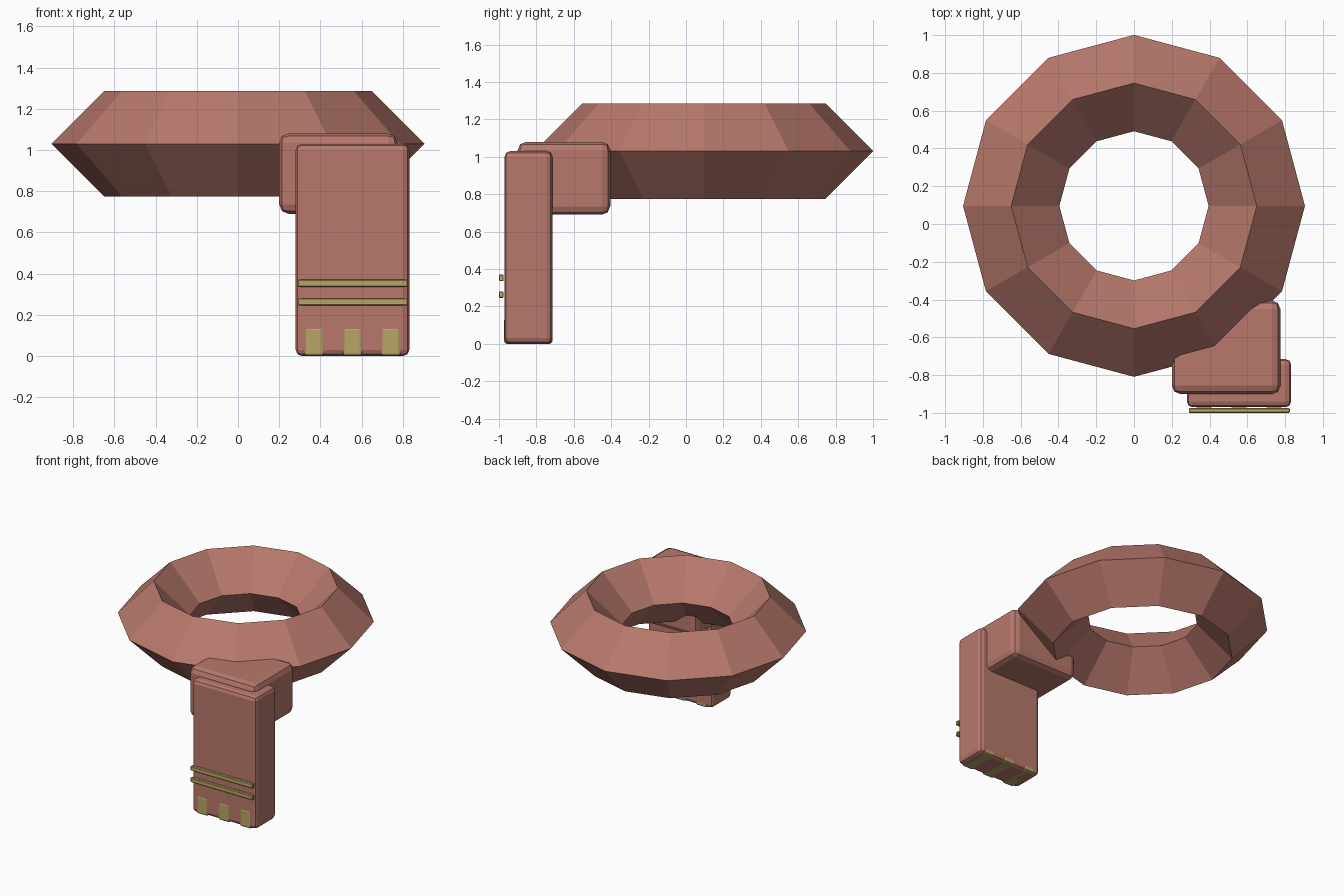
import bpy

if "Cube" in bpy.data.objects:
    bpy.data.objects.remove(bpy.data.objects["Cube"])


def material(name, color):
    m = bpy.data.materials.new(name)
    m.diffuse_color = color
    m.use_nodes = True
    m.node_tree.nodes["Principled BSDF"].inputs["Base Color"].default_value = m.diffuse_color
    return m


clay = material("clay_red", (0.48, 0.19, 0.15, 1))
gold = material("gold", (0.48, 0.38, 0.13, 1))


def box(name, lo, hi, mat, bevel=0.0, segments=2):
    """Bevelled box between two corners."""
    bpy.ops.mesh.primitive_cube_add(size=1, location=[(a + b) / 2 for a, b in zip(lo, hi)])
    ob = bpy.context.object
    ob.name = name
    ob.scale = [b - a for a, b in zip(lo, hi)]
    bpy.ops.object.transform_apply(location=False, rotation=False, scale=True)
    ob.data.materials.append(mat)
    if bevel:
        mod = ob.modifiers.new("bevel", "BEVEL")
        mod.width = bevel
        mod.segments = segments
    return ob


# Faceted ring body: 12 segments with a diamond section
bpy.ops.mesh.primitive_torus_add(major_segments=12, minor_segments=4, major_radius=0.65,
                                 minor_radius=0.255, location=(0, 0.096, 1.03))
ring = bpy.context.object
ring.name = "ring_body"
ring.data.materials.append(clay)
for p in ring.data.polygons:
    p.use_smooth = False

# Shoulder block and hanging leg
box("shoulder", (0.2, -0.9, 0.69), (0.775, -0.405, 1.08), clay, 0.045)
box("leg", (0.28, -0.97, 0.0), (0.832, -0.715, 1.03), clay, 0.03)

# Two gold bands floating just in front of the leg
for i, z in enumerate((0.245, 0.335)):
    box(f"band_{i + 1}", (0.29, -1.0, z), (0.825, -0.975, z + 0.035), gold, 0.004, 1)

# Three gold claws set into the foot, filling its rounded edges
for i in range(3):
    x = 0.37 + 0.186 * i
    box(f"claw_{i + 1}", (x - 0.048, -0.972, 0.0), (x + 0.048, -0.715, 0.14), gold, 0.013)
